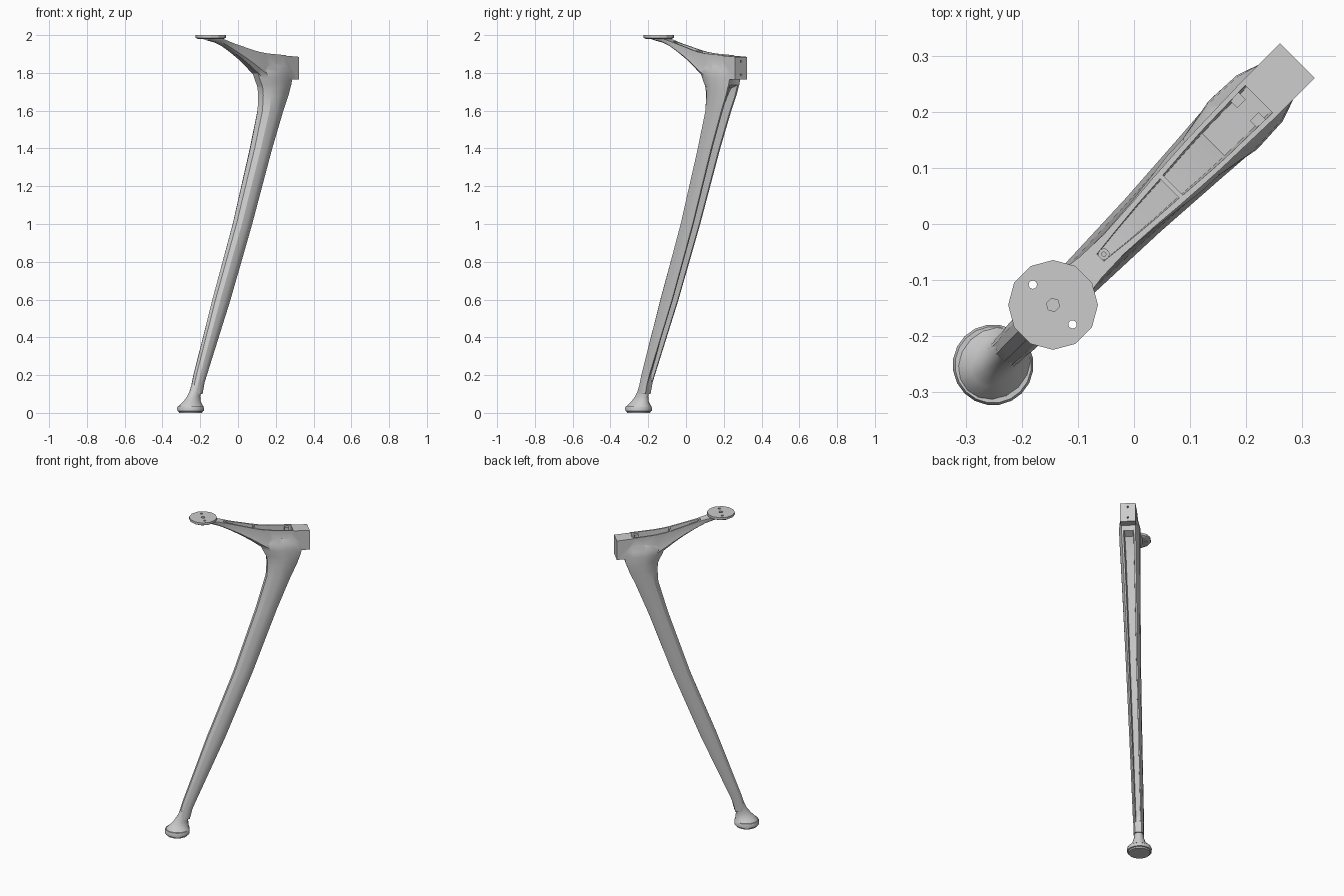
import bpy, bmesh, math
from math import cos, sin, pi

if "Cube" in bpy.data.objects:
    bpy.data.objects.remove(bpy.data.objects["Cube"])

S = math.sqrt(0.5)


def P(r, t, z):
    """Local frame: r runs along the leg plane (x = y), t is sideways."""
    return ((r - t) * S, (r + t) * S, z)


def loft(name, rings):
    """Skin a list of equal-length point rings and cap both ends."""
    bm = bmesh.new()
    vs = [[bm.verts.new(P(*p)) for p in ring] for ring in rings]
    n = len(vs[0])
    for a, b in zip(vs, vs[1:]):
        for i in range(n):
            j = (i + 1) % n
            bm.faces.new((a[i], a[j], b[j], b[i]))
    bm.faces.new(vs[0][::-1])
    bm.faces.new(vs[-1])
    bmesh.ops.recalc_face_normals(bm, faces=bm.faces)
    me = bpy.data.meshes.new(name)
    bm.to_mesh(me)
    bm.free()
    ob = bpy.data.objects.new(name, me)
    bpy.context.collection.objects.link(ob)
    return ob


def oval(r, z, a, b, n=16, off=0.0):
    return [(r + a * cos(2 * pi * i / n + off), b * sin(2 * pi * i / n + off), z) for i in range(n)]


def combine(ob, other, op):
    """Apply a boolean and discard the helper."""
    other.hide_render = True
    m = ob.modifiers.new("cut", 'BOOLEAN')
    m.operation, m.object, m.solver = op, other, 'EXACT'
    dg = bpy.context.evaluated_depsgraph_get()
    me = bpy.data.meshes.new_from_object(ob.evaluated_get(dg))
    ob.modifiers.clear()
    ob.data = me
    bpy.data.objects.remove(other)


def smooth(ob, deg):
    bpy.ops.object.select_all(action='DESELECT')
    ob.select_set(True)
    bpy.context.view_layer.objects.active = ob
    bpy.ops.object.shade_smooth_by_angle(angle=math.radians(deg))


def leg_ring(z, r0, r1, b, floor):
    """Faceted leg section, open at the back; floor is the channel floor (1 = no channel)."""
    half = [(-1, .32), (-.62, .8), (-.05, 1), (.55, .95), (1, .66), (1.001, .48), (floor, .4)]
    pts = half + [(u, -v) for u, v in reversed(half)]
    c, a = (r0 + r1) / 2, (r1 - r0) / 2
    return [(c + u * a, v * b, z) for u, v in pts]


# leg: z, front r, back r, half width, channel floor
leg = loft("leg", [leg_ring(*s) for s in [
    (.10, -.350, -.285, .030, .99),
    (.16, -.334, -.270, .030, .99),
    (.20, -.322, -.254, .032, .35),
    (.60, -.180, -.080, .037, .2),
    (1.0, -.025, .078, .043, .2),
    (1.4, .108, .222, .052, .2),
    (1.60, .165, .302, .057, .25),
    (1.68, .170, .338, .060, .4),
    (1.72, .166, .352, .061, .6),
    (1.735, .160, .358, .061, .99),
    (1.775, .140, .368, .061, .99),
    (1.81, .125, .372, .058, .99),
    (1.845, .140, .360, .042, .99)]])


def arm_ring(r, zt, zb, wt, wb):
    h = zt - zb
    half = [(wt, zt), (wt * .98, zt - .45 * h), (wb, zb + .2 * h), (wb * .55, zb)]
    return [(r, w, z) for w, z in half] + [(r, -w, z) for w, z in reversed(half)]


# arm: r, top z, bottom z, top half width, bottom half width
arm = loft("arm", [arm_ring(*s) for s in [
    (-.235, 1.988, 1.975, .030, .022),
    (-.16, 1.984, 1.960, .034, .026),
    (-.11, 1.972, 1.942, .027, .024),
    (-.05, 1.955, 1.912, .025, .026),
    (.02, 1.937, 1.872, .029, .031),
    (.08, 1.921, 1.833, .034, .038),
    (.125, 1.911, 1.800, .037, .044),
    (.18, 1.903, 1.760, .040, .046),
    (.32, 1.893, 1.755, .044, .045)]])

# square end block
block = loft("end_block", [[(r, .044, 1.892 - d), (r, -.044, 1.892 - d), (r, -.044, 1.765), (r, .044, 1.765)]
                           for r, d in ((.30, 0), (.412, .007))])
combine(leg, arm, 'UNION')
combine(leg, block, 'UNION')


def pocket(stations):
    return loft("pocket_cutter", [[(r, w, 2.0), (r, -w, 2.0), (r, -w * .8, f), (r, w * .8, f)]
                                  for r, w, f in stations])


# two open pockets in the top, leaving a cross rib between them
combine(leg, pocket([(-.085, .010, 1.942), (-.03, .017, 1.922), (.03, .023, 1.885), (.09, .027, 1.845)]), 'DIFFERENCE')
combine(leg, pocket([(.098, .028, 1.84), (.15, .032, 1.81), (.20, .035, 1.77), (.315, .038, 1.775)]), 'DIFFERENCE')

# bolt holes in the end face
for z in (1.86, 1.79):
    ring = [(.006 * cos(k * pi / 4), z + .006 * sin(k * pi / 4)) for k in range(8)]
    combine(leg, loft("hole_cutter", [[(r, t, h) for t, h in ring] for r in (.38, .43)]), 'DIFFERENCE')

# hex recess under the top plate
combine(leg, loft("hex_cutter", [oval(-.204, z, .012, .012, 6) for z in (1.972, 2.02)]), 'DIFFERENCE')
smooth(leg, 28)

# screw tabs inside the pocket, and the small boss at its narrow end
for side, t in (("left", .027), ("right", -.027)):
    tab = loft("screw_tab_" + side, [[(r, t - .011, z), (r, t + .011, z), (r + .022, t + .011, z), (r + .022, t - .011, z)]
                                     for r, z in ((.276, 1.86), (.276, 1.887))])
    combine(tab, loft("tab_cutter", [oval(.287, z, .004, .004, 8) for z in (1.87, 1.90)]), 'DIFFERENCE')
boss = loft("front_boss", [oval(-.076, z, .010, .010, 12) for z in (1.935, 1.954)])
combine(boss, loft("boss_cutter", [oval(-.076, z, .004, .004, 8) for z in (1.945, 1.97)]), 'DIFFERENCE')

# twelve-sided top plate with its holes
C, O = -.204, pi / 12
plate = loft("top_plate", [oval(C, z, w, w, 12, O) for z, w in ((1.979, .068), (1.986, .080), (2.0, .080))])
combine(plate, loft("hex_cutter", [oval(C, z, .012, .012, 6) for z in (1.97, 2.02)]), 'DIFFERENCE')
for t in (.051, -.049):
    hole = loft("hole_cutter", [[(r, q + t, z) for r, q, z in oval(C, z, .0075, .0075, 10)] for z in (1.95, 2.03)])
    combine(plate, hole, 'DIFFERENCE')
smooth(plate, 25)

# flared ankle and round foot pad
ankle = loft("ankle", [oval(*s) for s in [
    (-.352, .03, .070, .066), (-.351, .042, .066, .054), (-.344, .06, .054, .038),
    (-.333, .085, .042, .029), (-.319, .115, .034, .027), (-.308, .15, .030, .027)]])
smooth(ankle, 40)
foot = loft("foot_pad", [oval(-.355, z, w, w, 20) for z, w in
                         ((0, .062), (.008, .064), (.010, .071), (.026, .072), (.036, .068))])
smooth(foot, 30)
